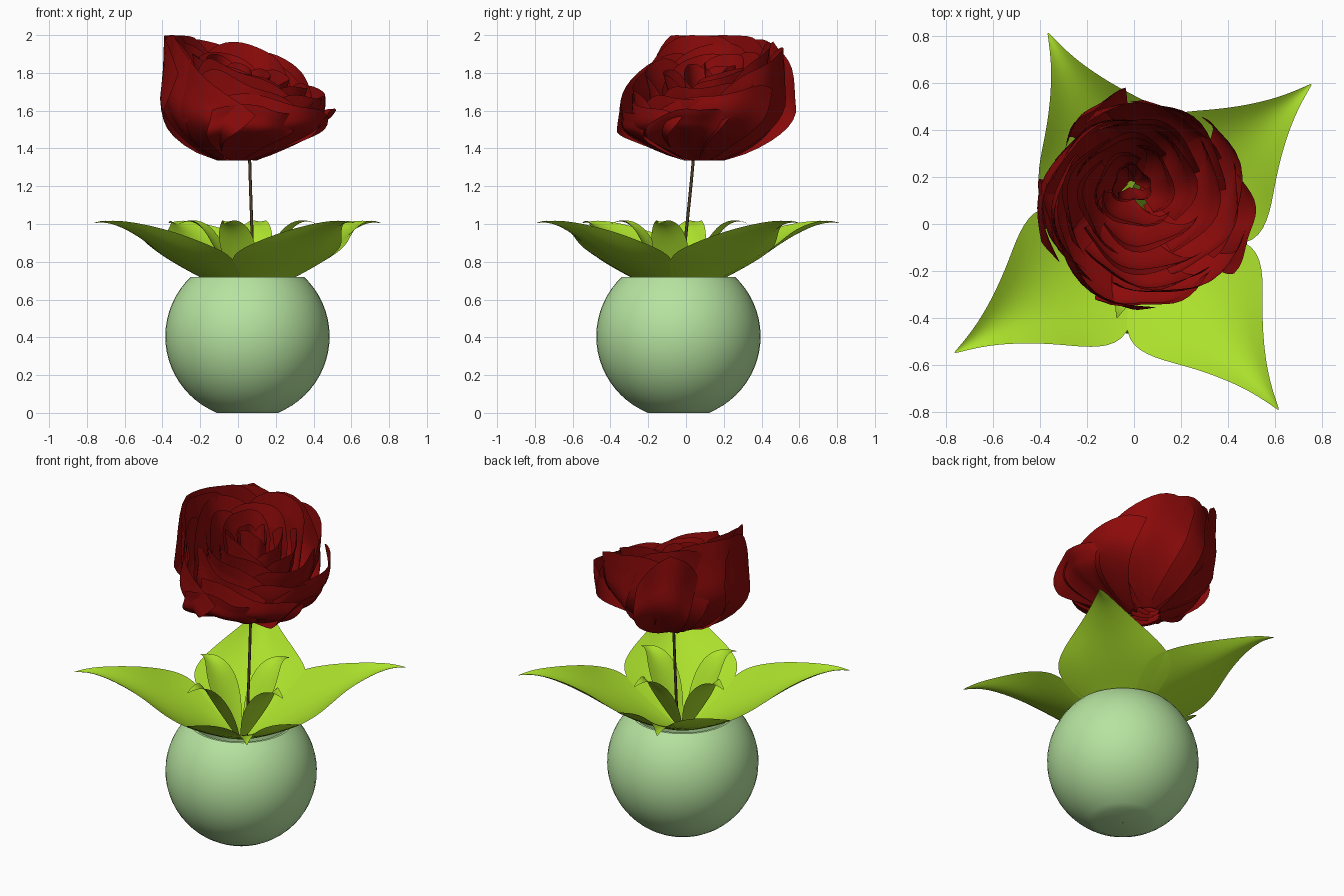
import bpy, bmesh, math, random
from math import sin, cos, pi, radians

random.seed(4)
if "Cube" in bpy.data.objects:
    bpy.data.objects.remove(bpy.data.objects["Cube"])


def material(name, rgb):
    m = bpy.data.materials.new(name)
    m.use_nodes = True
    m.diffuse_color = (*rgb, 1)
    m.node_tree.nodes["Principled BSDF"].inputs["Base Color"].default_value = (*rgb, 1)
    return m


POT = material("pale green glaze", (0.47, 0.77, 0.35))
LEAF = material("leaf green", (0.41, 0.75, 0.025))
RED = material("deep red", (0.26, 0.003, 0.003))
BROWN = material("stem brown", (0.07, 0.045, 0.02))
CX, CY = 0.05, -0.04


def sheet(name, rows, mat, closed=False, subsurf=0):
    """Smooth surface through equal rows of points."""
    bm = bmesh.new()
    grid = [[bm.verts.new(p) for p in row] for row in rows]
    n = len(rows[0])
    for a, b in zip(grid, grid[1:]):
        for i in range(n if closed else n - 1):
            j = (i + 1) % n
            bm.faces.new((a[i], a[j], b[j], b[i]))
    me = bpy.data.meshes.new(name)
    bm.to_mesh(me)
    bm.free()
    me.materials.append(mat)
    me.shade_smooth()
    ob = bpy.data.objects.new(name, me)
    bpy.context.collection.objects.link(ob)
    if subsurf:
        mod = ob.modifiers.new("smooth", "SUBSURF")
        mod.levels = mod.render_levels = subsurf
    return ob


# Pot: truncated sphere with a flat foot, a rim and a hollow inside
R, ZC, RIM = 0.435, 0.405, 0.72
profile = [(0.001, 0), (0.162, 0)]
a0, a1 = -math.asin(ZC / R), math.asin((RIM - ZC) / R)
for i in range(1, 21):
    a = a0 + (a1 - a0) * i / 20
    profile.append((R * cos(a), ZC + R * sin(a)))
for i in range(13):
    a = a1 + (a0 - a1) * i / 12
    profile.append(((R - 0.02) * cos(a), ZC + (R - 0.02) * sin(a) + 0.015 * (i == 0)))
profile.append((0.001, profile[-1][1]))
pot = sheet("pot", [[(CX + r * cos(k * pi / 24), CY + r * sin(k * pi / 24), z)
                     for k in range(48)] for r, z in profile], POT, closed=True)
bpy.context.view_layer.objects.active = pot
pot.select_set(True)
bpy.ops.object.shade_smooth_by_angle(angle=radians(35))
pot.select_set(False)


# Leaves: rows of distance, height, half width and cupping along the midrib
def leaf(name, angle, rows, stretch=1.0):
    c, s = cos(radians(angle)), sin(radians(angle))
    pts = []
    for d, z, w, cup in rows:
        d *= stretch
        pts.append([(CX + c * d - s * w * u, CY + s * d + c * w * u, z + cup * u * u)
                    for u in (-1, -0.5, 0, 0.5, 1)])
    sheet(name, pts, LEAF, subsurf=2)


BIG = [(0.03, 0.62, 0.04, 0), (0.15, 0.665, 0.18, 0.04), (0.29, 0.735, 0.345, 0.09),
       (0.42, 0.80, 0.315, 0.085), (0.54, 0.865, 0.22, 0.08), (0.65, 0.925, 0.14, 0.06),
       (0.78, 0.985, 0.065, 0.03), (0.88, 1.01, 0.025, 0.01), (0.95, 1.005, 0.003, 0)]
MID = [(0.02, 0.62, 0.02, 0), (0.08, 0.72, 0.07, 0.02), (0.15, 0.84, 0.105, 0.03),
       (0.21, 0.94, 0.09, 0.03), (0.27, 1.0, 0.05, 0.02), (0.33, 1.02, 0.022, 0),
       (0.38, 1.0, 0.004, 0)]
for i, (ang, k) in enumerate([(42, 1), (116, 1), (-148, 1.01), (-53, 0.99)]):
    leaf(f"outer_leaf_{i + 1}", ang, BIG, k)
for i, ang in enumerate((78, 163, 251, -16)):
    leaf(f"inner_leaf_{i + 1}", ang, MID)

# Stem
cu = bpy.data.curves.new("stem", "CURVE")
cu.dimensions = "3D"
cu.bevel_depth = 0.008
cu.bevel_resolution = 2
sp = cu.splines.new("NURBS")
path = [(0.08, -0.03, 0.6), (0.08, -0.01, 0.9), (0.065, 0.025, 1.15), (0.06, 0.045, 1.42)]
sp.points.add(len(path) - 1)
for p, co in zip(sp.points, path):
    p.co = (*co, 1)
sp.use_endpoint_u = True
cu.materials.append(BROWN)
bpy.context.collection.objects.link(bpy.data.objects.new("stem", cu))


# Flower: overlapping petals in shrinking rings; the mouth slopes to the front right
def petal(name, ring, angle, span, radius, height, curl, twist, point=0.0):
    f = ring / 5
    rows = []
    for i in range(13):
        t = i / 12
        ox = 0.06 - 0.07 * f - 0.06 * (1 - f) * (1 - t) ** 2
        oy = 0.09 + 0.08 * f
        row = []
        for j in range(15):
            u = j / 7 - 1
            a = angle + u * span * (0.45 + 0.55 * t ** 0.4) + 0.25 * t
            rise = min(t * (1.5 - 0.35 * cos(a)), 1)
            r = radius * (0.22 + 0.78 * sin(rise * pi / 2) ** 0.8)
            r *= (1 + twist * u) * (1 - 0.05 * t * t)
            r += curl * max(0, t - 0.75) * 4 * (1 - 0.5 * u * u)
            r += 0.012 * t * sin(5 * u + ring)
            x, y = ox + r * cos(a), oy + r * sin(a)
            top = 0.56 - 0.30 * x - 0.35 * max(0, x) ** 2
            top += 0.17 * (y - 0.09) - min(0, y) ** 2
            edge = height * (1 - 0.22 * abs(u) ** 3 + point * (1 - abs(u)) ** 2)
            z = 1.335 + 0.02 * f + top * t * edge
            row.append((x, y, min(z, 2.0 - 0.01 * abs(u))))
        rows.append(row)
    sheet(name, rows, RED)


#        count, radius, height, span, curl
RINGS = [(5, 0.43, 1.0, 0.85, 0.01), (5, 0.385, 1.0, 0.8, 0.02), (4, 0.315, 0.98, 0.95, 0.03),
         (4, 0.235, 0.96, 1.0, 0.03), (3, 0.155, 0.92, 1.25, 0.02), (3, 0.075, 0.88, 1.3, 0.01)]
for ring, (count, radius, height, span, curl) in enumerate(RINGS):
    for k in range(count):
        ang = 2 * pi * k / count + ring * 0.55 + random.uniform(-0.15, 0.15)
        petal(f"petal_{ring + 1}_{k + 1}", ring, ang, span, radius * random.uniform(0.96, 1.03),
              height * random.uniform(0.9, 1.04), curl, 0.11)

# Loose outer petals: front lip, right lip and the two at the back left
for i, (deg, span, radius, height, curl) in enumerate([
        (-95, 0.6, 0.44, 0.82, 0.02), (-25, 0.5, 0.44, 0.85, 0.04),
        (112, 0.4, 0.475, 0.85, 0.01), (185, 0.5, 0.44, 1.0, 0.01)]):
    petal(f"loose_petal_{i + 1}", 0, radians(deg), span, radius, height, curl, -0.06, 0.08)
